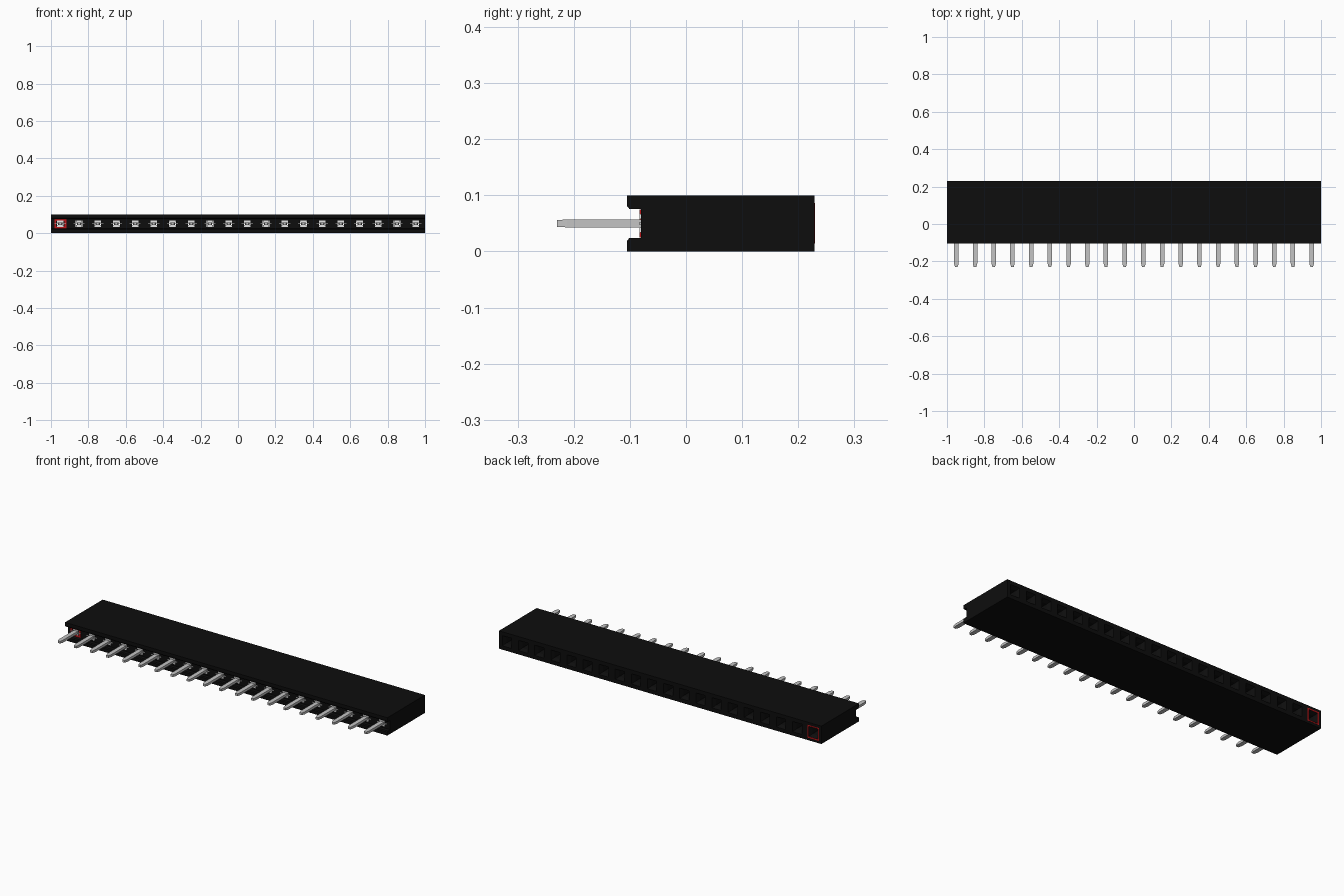
import bpy, bmesh

cube = bpy.data.objects.get("Cube")
if cube:
    bpy.data.objects.remove(cube, do_unlink=True)

COUNT, PITCH, MID = 20, 0.1, 0.05
BACK, FLOOR, LIP = 0.229, -0.08, -0.105
XS = [(i - (COUNT - 1) / 2) * PITCH for i in range(COUNT)]


def material(name, rgb, rough=0.6):
    m = bpy.data.materials.new(name)
    m.use_nodes = True
    m.diffuse_color = (*rgb, 1)
    b = m.node_tree.nodes["Principled BSDF"]
    b.inputs["Base Color"].default_value = (*rgb, 1)
    b.inputs["Roughness"].default_value = rough
    return m


BLACK = material("black plastic", (0.004, 0.004, 0.004))
METAL = material("pin metal", (0.55, 0.55, 0.55))
BRIGHT = material("bright contact metal", (0.9, 0.9, 0.9))
RED = material("red marking", (0.5, 0.008, 0.01))


def finish(name, bm, mat):
    bmesh.ops.recalc_face_normals(bm, faces=bm.faces)
    me = bpy.data.meshes.new(name)
    bm.to_mesh(me)
    bm.free()
    me.materials.append(mat)
    ob = bpy.data.objects.new(name, me)
    bpy.context.collection.objects.link(ob)
    return ob


def loft(bm, x, z, sections):
    """Closed rectangular loft along y; sections are (y, half width, half height)."""
    rings = [[bm.verts.new((x + sx * w, y, z + sz * h))
              for sx, sz in ((-1, -1), (1, -1), (1, 1), (-1, 1))]
             for y, w, h in sections]
    for a, b in zip(rings, rings[1:]):
        for i in range(4):
            j = (i + 1) % 4
            bm.faces.new((a[i], a[j], b[j], b[i]))
    bm.faces.new(rings[0])
    bm.faces.new(rings[-1])


# Housing: channel profile with two chamfered lips, extruded along x
lower = [(BACK, 0), (LIP, 0), (LIP, 0.019), (LIP + 0.004, 0.024), (FLOOR, 0.024)]
profile = lower + [(y, 0.1 - z) for y, z in reversed(lower)]
bm = bmesh.new()
face = bm.faces.new([bm.verts.new((-1, y, z)) for y, z in profile])
side = bmesh.ops.extrude_face_region(bm, geom=[face])["geom"]
bmesh.ops.translate(bm, vec=(2, 0, 0),
                    verts=[v for v in side if isinstance(v, bmesh.types.BMVert)])
housing = finish("housing", bm, BLACK)

# Tapered socket openings at the back, running through to the front channel
bm = bmesh.new()
for x in XS:
    loft(bm, x, MID, [(BACK + 0.01, 0.034, 0.034), (BACK - 0.02, 0.018, 0.018),
                      (FLOOR - 0.01, 0.018, 0.018)])
cutter = finish("socket_cutter", bm, BLACK)
cutter.hide_render = True
cutter.hide_viewport = True
cut = housing.modifiers.new("sockets", "BOOLEAN")
cut.operation = "DIFFERENCE"
cut.solver = "EXACT"
cut.object = cutter

# Pins with tapered tips, and the thin shoulder seating each pin
bm = bmesh.new()
for x in XS:
    loft(bm, x, MID, [(-0.23, 0.007, 0.006), (-0.212, 0.012, 0.007), (-0.06, 0.012, 0.007)])
    loft(bm, x, MID, [(-0.084, 0.03, 0.002), (FLOOR, 0.03, 0.002)])
finish("pins", bm, METAL)

# Pairs of spring contact leaves inside every socket
bm = bmesh.new()
for x in XS:
    for s in (-1, 1):
        loft(bm, x, MID + s * 0.012, [(-0.083, 0.017, 0.0045), (0.16, 0.017, 0.0045)])
finish("contact_leaves", bm, BRIGHT)


# Red square frames marking the first position
def frame(name, y0, y1, w, h, t):
    bm = bmesh.new()
    yc, d = (y0 + y1) / 2, abs(y1 - y0) / 2
    for s in (-1, 1):
        loft(bm, XS[0] + s * (w - t / 2), MID, [(yc - d, t / 2, h), (yc + d, t / 2, h)])
        loft(bm, XS[0], MID + s * (h - t / 2), [(yc - d, w - t, t / 2), (yc + d, w - t, t / 2)])
    finish(name, bm, RED)


frame("front_marking", FLOOR - 0.003, FLOOR + 0.001, 0.032, 0.025, 0.01)
frame("back_marking", BACK - 0.001, BACK + 0.001, 0.036, 0.036, 0.007)
